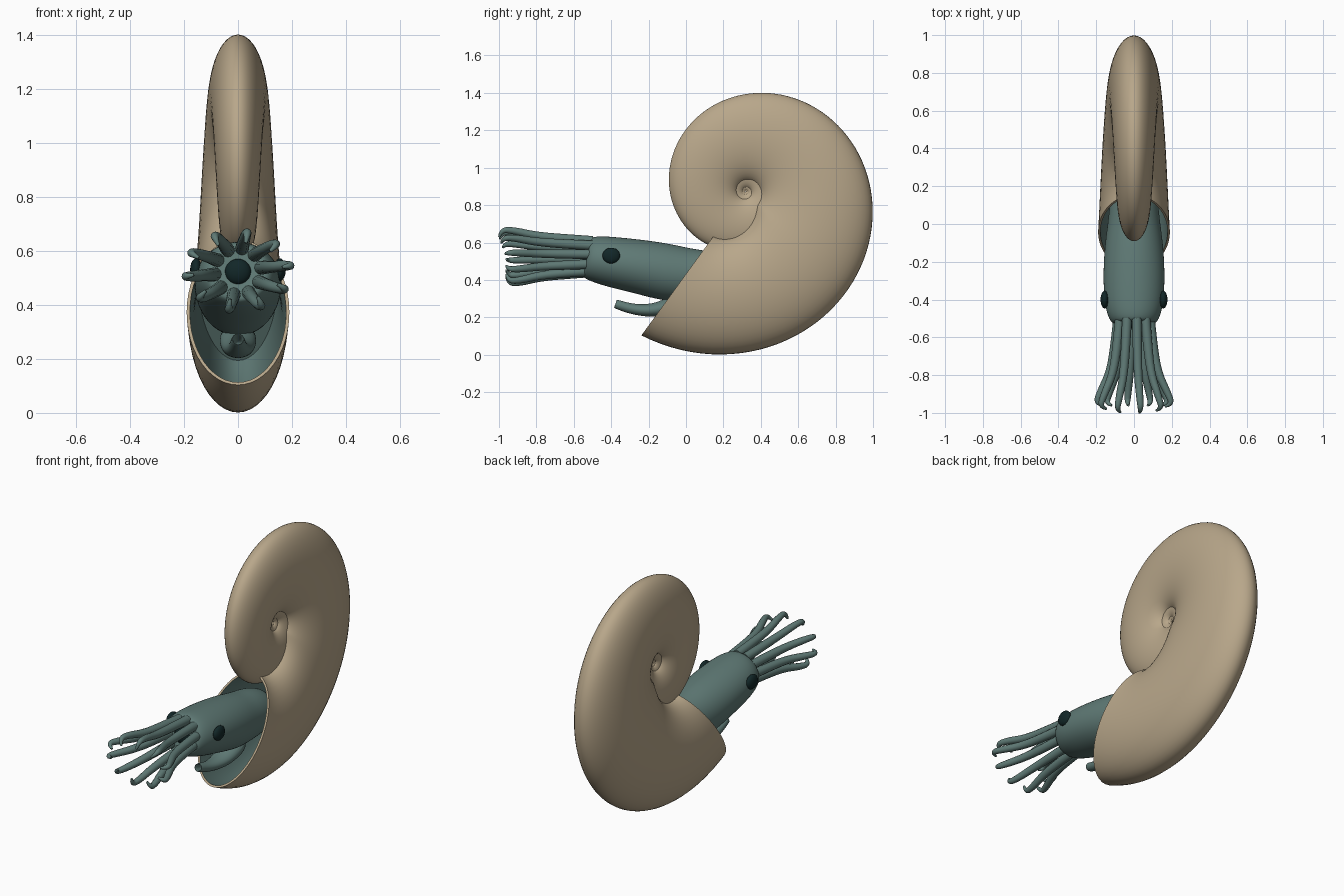
import bpy, bmesh, math
from math import sin, cos, pi, exp, radians
from mathutils import Vector

cube = bpy.data.objects.get("Cube")
if cube:
    bpy.data.objects.remove(cube)


def material(name, rgb):
    m = bpy.data.materials.new(name)
    m.use_nodes = True
    color = (*rgb, 1)
    m.diffuse_color = color
    bsdf = m.node_tree.nodes["Principled BSDF"]
    bsdf.inputs["Base Color"].default_value = color
    bsdf.inputs["Roughness"].default_value = 0.6
    return m


TAN = material("shell tan", (0.48, 0.385, 0.255))
TEAL = material("skin teal", (0.115, 0.195, 0.18))
DARK = material("eye dark", (0.006, 0.02, 0.021))


def smooth(ob, angle=40):
    bpy.ops.object.select_all(action="DESELECT")
    ob.select_set(True)
    bpy.context.view_layer.objects.active = ob
    bpy.ops.object.shade_smooth_by_angle(angle=radians(angle))


def loft(name, rings, mats, band_material=lambda i: 0, angle=40):
    """Skin a list of equal rings and cap both ends."""
    bm = bmesh.new()
    loops = [[bm.verts.new(p) for p in ring] for ring in rings]
    n = len(loops[0])
    for i, (a, b) in enumerate(zip(loops, loops[1:])):
        for j in range(n):
            k = (j + 1) % n
            f = bm.faces.new((a[j], a[k], b[k], b[j]))
            f.material_index = band_material(i)
    bm.faces.new(loops[0]).material_index = band_material(0)
    bm.faces.new(loops[-1]).material_index = band_material(len(loops) - 2)
    bmesh.ops.recalc_face_normals(bm, faces=bm.faces)
    mesh = bpy.data.meshes.new(name)
    bm.to_mesh(mesh)
    bm.free()
    ob = bpy.data.objects.new(name, mesh)
    bpy.context.collection.objects.link(ob)
    for m in mats:
        mesh.materials.append(m)
    smooth(ob, angle)
    return ob


# Coiled shell: logarithmic spiral with an elliptical section
CENTRE_Y, CENTRE_Z = 0.32, 0.872
START = radians(234)
GROWTH = 0.159
UNCOIL = radians(82)


def shell_ring(t, inset=0.0, n=48):
    outer = 0.95 * exp(-GROWTH * t)
    s = max(0.0, 1 - t / UNCOIL)
    s = s * s * (3 - 2 * s)
    inner = outer * (0.10 + 0.20 * s)
    mid, half = (outer + inner) / 2, (outer - inner) / 2 - inset
    width = 0.2 * outer - inset
    ring = []
    for j in range(n):
        a = 2 * pi * j / n
        rho = mid + half * cos(a)
        ring.append(Vector((width * sin(a),
                            CENTRE_Y + rho * cos(START + t),
                            CENTRE_Z + rho * sin(START + t))))
    return ring


LINING_STEPS = 20
lining = [shell_ring(UNCOIL * 0.8 * (1 - i / LINING_STEPS), 0.012)
          for i in range(LINING_STEPS + 1)]
outside = [shell_ring(i * 0.06) for i in range(480)]
loft("shell", lining + outside, [TAN, TEAL],
     lambda i: 1 if i < LINING_STEPS else 0)


# Head and funnel: ellipses strung along the side profile
def profile_ring(y, z, half_width, half_height, tilt, n=24):
    up = Vector((0, sin(tilt), cos(tilt)))
    return [Vector((half_width * cos(2 * pi * j / n), y, z))
            + up * half_height * sin(2 * pi * j / n) for j in range(n)]


def subdivide(ob):
    mod = ob.modifiers.new("rounding", "SUBSURF")
    mod.levels = mod.render_levels = 2


head_profile = [
    (0.25, 0.40, 0.11, 0.10), (0.1, 0.42, 0.13, 0.14),
    (0, 0.425, 0.14, 0.145), (-0.1, 0.44, 0.155, 0.155),
    (-0.25, 0.472, 0.165, 0.146), (-0.4, 0.497, 0.16, 0.136),
    (-0.48, 0.513, 0.143, 0.125), (-0.52, 0.519, 0.122, 0.114),
    (-0.532, 0.521, 0.10, 0.10), (-0.525, 0.521, 0.05, 0.05)]
subdivide(loft("head", [profile_ring(*p, 0.2) for p in head_profile],
               [TEAL], angle=180))

funnel_profile = [
    (0.02, 0.30, 0.075, 0.06, -0.4), (-0.12, 0.246, 0.066, 0.044, -0.2),
    (-0.2, 0.235, 0.05, 0.034, 0.0), (-0.29, 0.243, 0.034, 0.028, 0.2),
    (-0.37, 0.27, 0.025, 0.025, 0.35), (-0.38, 0.274, 0.022, 0.022, 0.35),
    (-0.372, 0.271, 0.017, 0.017, 0.35), (-0.31, 0.25, 0.014, 0.014, 0.3)]
subdivide(loft("funnel", [profile_ring(*p) for p in funnel_profile],
               [TEAL], angle=180))


# Eyes and mouth
def ball(name, location, scale):
    bpy.ops.mesh.primitive_uv_sphere_add(segments=24, ring_count=16, radius=1,
                                         location=location)
    ob = bpy.context.object
    ob.name = name
    ob.scale = scale
    ob.data.materials.append(DARK)
    smooth(ob, 180)


for side, x in (("left", 1), ("right", -1)):
    ball(side + "_eye", (x * 0.155, -0.4, 0.53), (0.022, 0.047, 0.042))
ball("mouth", (0, -0.525, 0.522), (0.048, 0.03, 0.048))

# Ring of ten arms, spreading and hooking in at the tips
# Each step: reach, sideways spread, vertical spread, thickness
arm_steps = [
    (0.0, 0.085, 0.085, 0.026), (0.12, 0.098, 0.095, 0.025),
    (0.28, 0.125, 0.112, 0.022), (0.39, 0.18, 0.142, 0.019),
    (0.45, 0.205, 0.145, 0.014), (0.46, 0.165, 0.105, 0.006)]
ARMS = 10
for i in range(ARMS):
    a = 2 * pi * i / ARMS + radians(8)
    stretch = 1 + 0.085 * max(0, sin(a))
    curve = bpy.data.curves.new("arm", "CURVE")
    curve.dimensions = "3D"
    curve.bevel_depth = 1
    curve.bevel_resolution = 4
    curve.use_fill_caps = True
    spline = curve.splines.new("NURBS")
    spline.points.add(len(arm_steps) - 1)
    spline.order_u = 3
    spline.use_endpoint_u = True
    spline.resolution_u = 8
    for p, (reach, sx, sz, thick) in zip(spline.points, arm_steps):
        p.co = (sx * cos(a), -0.5 - reach * stretch, 0.525 + sz * sin(a), 1)
        p.radius = thick
    curve.materials.append(TEAL)
    arm = bpy.data.objects.new("arm_%d" % (i + 1), curve)
    bpy.context.collection.objects.link(arm)
    bpy.ops.object.select_all(action="DESELECT")
    arm.select_set(True)
    bpy.context.view_layer.objects.active = arm
    bpy.ops.object.convert(target="MESH")
    smooth(bpy.context.object, 60)
